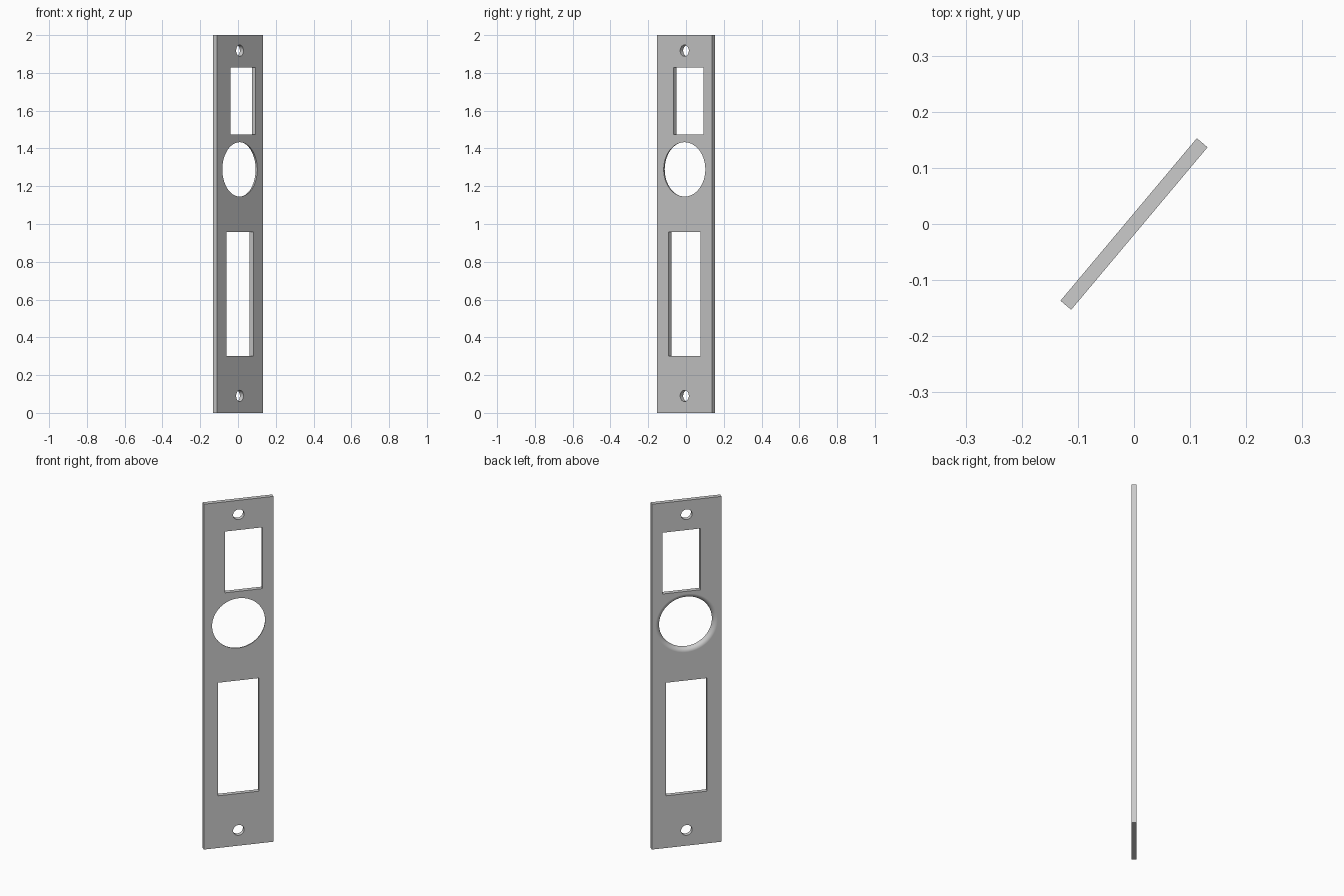
import bpy, bmesh, math
from mathutils import Matrix

WIDTH, THICK, HEIGHT = 0.378, 0.025, 2.0
TURN = math.radians(50)

if "Cube" in bpy.data.objects:
    bpy.data.objects.remove(bpy.data.objects["Cube"], do_unlink=True)

steel = bpy.data.materials.new("grey steel")
steel.use_nodes = True
steel.diffuse_color = (0.6, 0.6, 0.6, 1)
steel.node_tree.nodes["Principled BSDF"].inputs["Base Color"].default_value = (0.6, 0.6, 0.6, 1)


def make_object(name, bm):
    bmesh.ops.recalc_face_normals(bm, faces=bm.faces)
    mesh = bpy.data.meshes.new(name)
    bm.to_mesh(mesh)
    bm.free()
    mesh.materials.append(steel)
    obj = bpy.data.objects.new(name, mesh)
    bpy.context.collection.objects.link(obj)
    return obj


def block(name, x0, x1, z0, z1, depth):
    bm = bmesh.new()
    bmesh.ops.create_cube(bm, size=1)
    bmesh.ops.scale(bm, vec=(x1 - x0, depth, z1 - z0), verts=bm.verts)
    bmesh.ops.translate(bm, vec=((x0 + x1) / 2, 0, (z0 + z1) / 2), verts=bm.verts)
    return make_object(name, bm)


def turned(name, z, profile, sides):
    """Solid of (radius, depth) rings around the front-to-back axis."""
    bm = bmesh.new()
    rings = []
    for radius, y in profile:
        ring = []
        for i in range(sides):
            a = math.tau * i / sides
            ring.append(bm.verts.new((radius * math.cos(a), y, z + radius * math.sin(a))))
        rings.append(ring)
    for low, high in zip(rings, rings[1:]):
        for i in range(sides):
            j = (i + 1) % sides
            bm.faces.new((low[i], low[j], high[j], high[i]))
    bm.faces.new(rings[0])
    bm.faces.new(rings[-1])
    return make_object(name, bm)


# Flat upright plate
plate = block("strike_plate", -WIDTH / 2, WIDTH / 2, 0, HEIGHT, THICK)

# Latch and bolt openings
cutters = [
    block("latch_cutter", -0.075, 0.13, 1.473, 1.828, 0.2),
    block("bolt_cutter", -0.111, 0.111, 0.302, 0.957, 0.2),
]

# Screw holes
for z in (0.09, 1.918):
    cutters.append(turned("screw_cutter", z, [(0.03, -0.1), (0.03, 0.1)], 32))

# Round opening, rounded over towards the back
steps = 8
flare = [(0.144, -0.1)]
for k in range(steps + 1):
    a = math.pi / 2 * k / steps
    flare.append((0.144 + THICK * (1 - math.cos(a)), THICK * (math.sin(a) - 0.5)))
(r0, y0), (r1, y1) = flare[-2:]
flare[-1] = (2 * r1 - r0, 2 * y1 - y0)
cutters.append(turned("round_cutter", 1.289, flare, 96))

bpy.ops.object.select_all(action="DESELECT")
plate.select_set(True)
bpy.context.view_layer.objects.active = plate
for cutter in cutters:
    cut = plate.modifiers.new("cut", "BOOLEAN")
    cut.operation = "DIFFERENCE"
    cut.solver = "EXACT"
    cut.object = cutter
    bpy.ops.object.modifier_apply(modifier=cut.name)
    bpy.data.objects.remove(cutter, do_unlink=True)

# Smooth hole walls, flat plate faces, turned to stand diagonally
plate.data.transform(Matrix.Rotation(TURN, 4, "Z"))
bpy.ops.object.shade_smooth_by_angle(angle=math.radians(30))
weighted = plate.modifiers.new("flat_faces", "WEIGHTED_NORMAL")
weighted.keep_sharp = True
